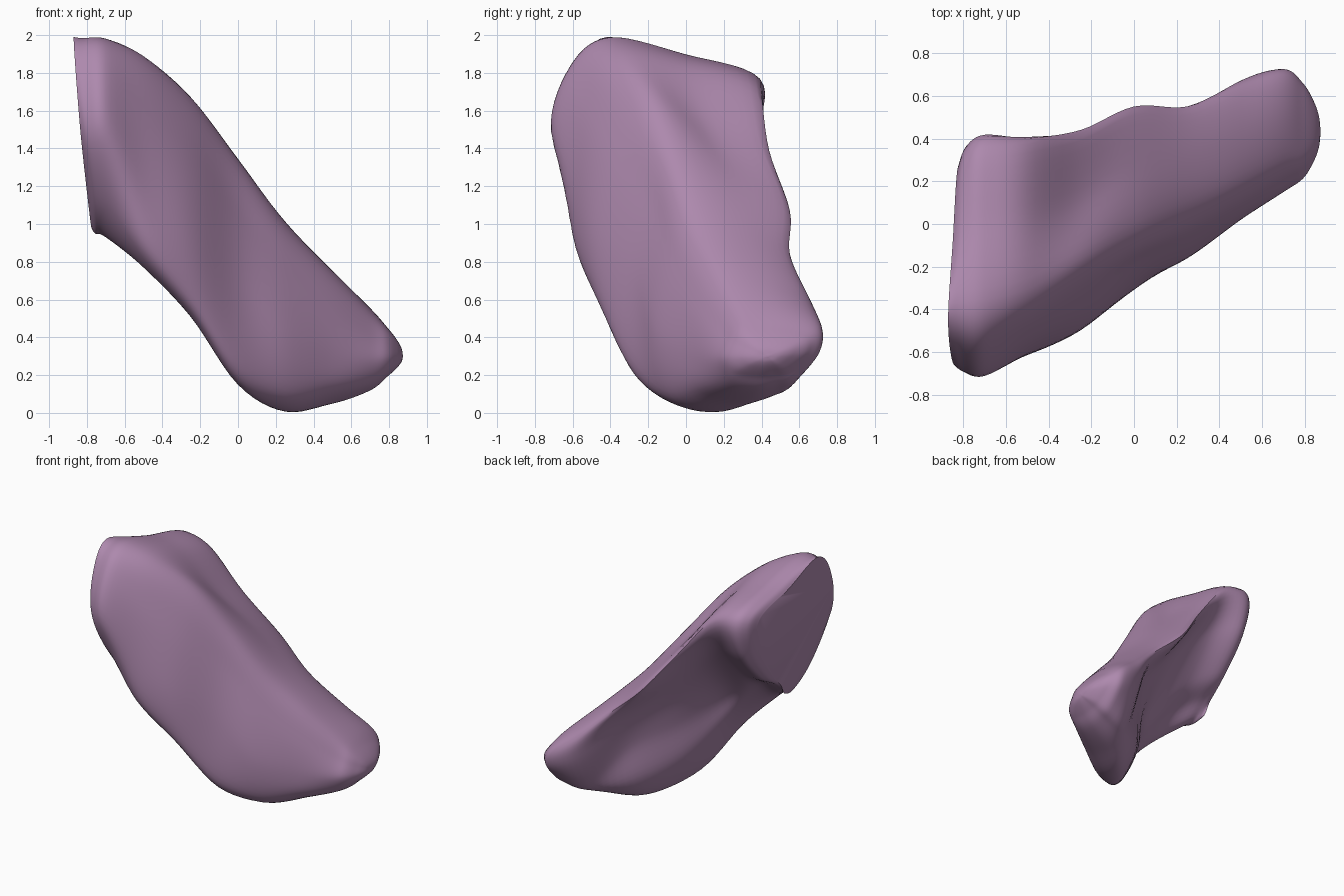
import bpy, bmesh
from mathutils import Vector

if "Cube" in bpy.data.objects:
    bpy.data.objects.remove(bpy.data.objects["Cube"])

# Cross-sections along x, each (y, z): ridge, back edge, upper hollow, lip of the hollow,
# lower edge, then three points up the front face
SECTIONS = {
    -0.86: [(-.42, 1.99), (.25, 1.73), (.21, 1.45), (.02, 1.18), (-.17, .98), (-.42, 1.18), (-.65, 1.48), (-.60, 1.80)],
    -0.70: [(-.40, 1.98), (.39, 1.77), (.36, 1.48), (.13, 1.20), (-.27, .93), (-.53, 1.08), (-.71, 1.47), (-.61, 1.82)],
    -0.50: [(-.35, 1.88), (.40, 1.69), (.26, 1.40), (.00, 1.10), (-.40, .77), (-.58, .88), (-.61, 1.20), (-.53, 1.62)],
    -0.25: [(-.20, 1.67), (.44, 1.39), (.17, 1.17), (-.12, .85), (-.32, .51), (-.47, .60), (-.49, .95), (-.38, 1.39)],
    0.00: [(-.07, 1.34), (.55, 1.07), (.24, .92), (.09, .63), (-.16, .15), (-.30, .27), (-.28, .70), (-.19, 1.08)],
    0.25: [(.04, 1.0), (.55, .84), (.42, .69), (.33, .47), (.14, .01), (-.10, .09), (-.16, .40), (-.08, .78)],
    0.50: [(.17, .74), (.65, .61), (.65, .43), (.53, .18), (.28, .05), (.07, .12), (.02, .30), (.06, .56)],
    0.70: [(.28, .54), (.70, .47), (.71, .33), (.58, .17), (.36, .12), (.21, .16), (.15, .28), (.19, .42)],
}


def spline(p0, p1, p2, p3, t):
    """Point on a smooth curve between p1 and p2."""
    return 0.5 * (2 * p1 + (p2 - p0) * t + (2 * p0 - 5 * p1 + 4 * p2 - p3) * t * t
                  + (3 * p1 - p0 - 3 * p2 + p3) * t ** 3)


def refine(pts, steps, closed):
    n, out = len(pts), []
    for i in range(n if closed else n - 1):
        ids = [(i + k) % n if closed else min(max(i + k, 0), n - 1) for k in (-1, 0, 1, 2)]
        out += [spline(*[pts[j] for j in ids], s / steps) for s in range(steps)]
    return out if closed else out + [pts[-1]]


# Control rings, with an extra point shaping the top face and one filling the lower lobe
BULGE = [0, .02, .03, -.01, .03, .05, .05, .04]
LOBE = [0, 0, 0, .02, .07, .07, .03, .01]
rings = []
for (x, sec), bulge, lobe in zip(SECTIONS.items(), BULGE, LOBE):
    ring = [Vector((x, y, z)) for y, z in sec]
    ring.insert(4, (ring[3] + ring[4]) / 2 + Vector((0, lobe, -lobe)))
    ring.insert(1, (ring[0] + ring[1]) / 2 + Vector((0, bulge * .4, bulge)))
    rings.append(ring)
last = rings[-1]

# Tilt the flat cut end and round the shoulder just behind it
for p in rings[0]:
    p.x = -0.87 + 0.03 * (p.y + 0.4) + 0.085 * (2 - p.z)
shoulder = []
for p, q in zip(rings[0], rings[1]):
    s = p.lerp(q, 0.62)
    s.x = p.x + (q.x - p.x) * 0.28
    shoulder.append(s)
rings.insert(1, shoulder)

# Flattened, rounded tip at the lower end
for x, ky, kz in ((0.79, .78, .60), (0.84, .50, .35), (0.865, .26, .17), (0.873, .03, .02)):
    rings.append([Vector((x, .43 + (p.y - .43) * ky, .30 + (p.z - .30) * kz)) for p in last])

# Smooth around each ring, then along the body
rings = [refine(r, 7, True) for r in rings]
columns = [refine(list(c), 6, False) for c in zip(*rings)]

bm = bmesh.new()
grid = [[bm.verts.new(p) for p in col] for col in columns]
n = len(grid)
for i in range(n):
    a, b = grid[i], grid[(i + 1) % n]
    for j in range(len(a) - 1):
        bm.faces.new((a[j], a[j + 1], b[j + 1], b[j]))
bm.faces.new([c[0] for c in grid])
bm.faces.new([c[-1] for c in grid])
bmesh.ops.recalc_face_normals(bm, faces=bm.faces)

mesh = bpy.data.meshes.new("fragment_body")
bm.to_mesh(mesh)
bm.free()
body = bpy.data.objects.new("fragment_body", mesh)
bpy.context.collection.objects.link(body)

mauve = bpy.data.materials.new("mauve")
mauve.diffuse_color = (0.42, 0.25, 0.42, 1)
mauve.use_nodes = True
mauve.node_tree.nodes["Principled BSDF"].inputs["Base Color"].default_value = mauve.diffuse_color
mesh.materials.append(mauve)

# Smooth surface with a crisp rim at the cut
bpy.context.view_layer.objects.active = body
body.select_set(True)
bpy.ops.object.shade_smooth_by_angle(angle=0.7)
